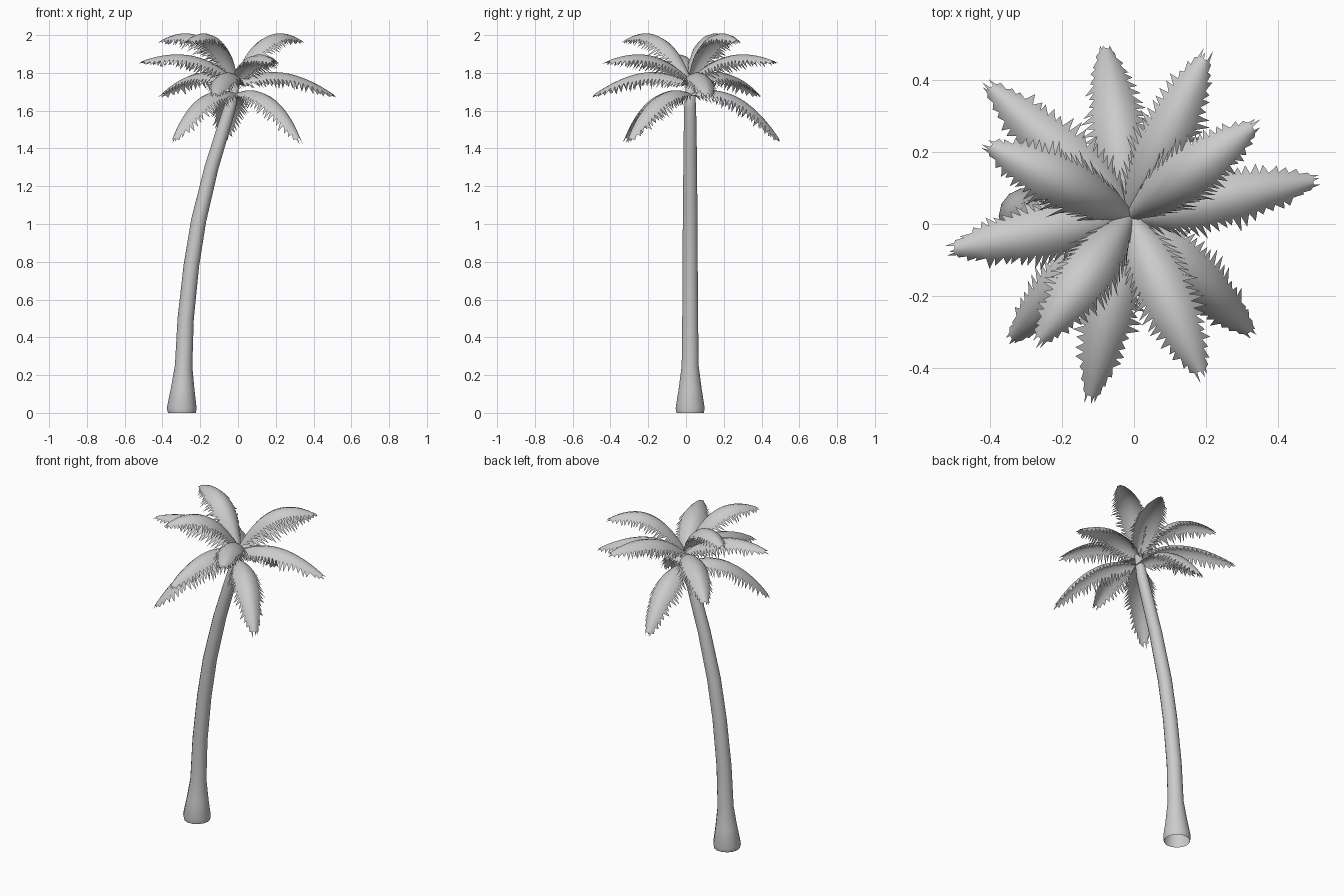
import bpy, bmesh, math, random
from mathutils import Vector

if "Cube" in bpy.data.objects:
    bpy.data.objects.remove(bpy.data.objects["Cube"])

random.seed(4)
CY = 0.022  # trunk plane


def make_object(name, bm):
    me = bpy.data.meshes.new(name)
    bm.to_mesh(me)
    bm.free()
    for p in me.polygons:
        p.use_smooth = True
    ob = bpy.data.objects.new(name, me)
    bpy.context.collection.objects.link(ob)
    return ob


# Trunk: leaning tapered tube with flared, open foot (x, z, radius)
path = [(-.297, 0, .074), (-.298, .025, .079), (-.293, .13, .062), (-.288, .25, .046),
        (-.277, .5, .043), (-.247, .78, .041), (-.208, 1.02, .040), (-.14, 1.3, .037),
        (-.085, 1.48, .035), (-.042, 1.62, .032), (-.012, 1.76, .022)]
SIDES = 14
bm = bmesh.new()
rings = []
for i, (x, z, r) in enumerate(path):
    a, b = path[max(i - 1, 0)], path[min(i + 1, len(path) - 1)]
    lean = 0 if i < 2 else math.atan2(b[0] - a[0], b[1] - a[1])
    ring = []
    for k in range(SIDES):
        t = 2 * math.pi * k / SIDES
        ring.append(bm.verts.new((x + r * math.cos(t) * math.cos(lean), CY + r * math.sin(t),
                                  z - r * math.cos(t) * math.sin(lean))))
    rings.append(ring)
for a, b in zip(rings, rings[1:]):
    for k in range(SIDES):
        n = (k + 1) % SIDES
        bm.faces.new((a[k], a[n], b[n], b[k]))
bm.faces.new(rings[-1])
make_object("trunk", bm)


def half_width(t):
    keys = [(0, .035), (.2, .085), (.4, .105), (.65, .098), (.88, .068), (1, .03)]
    for (t0, w0), (t1, w1) in zip(keys, keys[1:]):
        if t <= t1:
            return w0 + (w1 - w0) * (t - t0) / (t1 - t0)
    return keys[-1][1]


def frond(name, tip, start_z, ctrl_z, reach):
    """Arched leaf: solid roof-shaped blade with ragged leaflets on both edges."""
    p0 = Vector((-.012, CY, start_z))
    p2 = Vector(tip)
    p1 = p0.lerp(p2, reach)
    p1.z = ctrl_z
    side = Vector((p0.y - p2.y, p2.x - p0.x, 0)).normalized()

    def point(t, s, stretch=1.0):
        c = p0 * (1 - t) ** 2 + p1 * 2 * t * (1 - t) + p2 * t * t
        tan = ((p1 - p0) * (1 - t) + (p2 - p1) * t).normalized()
        up = tan.cross(side).normalized()
        if up.z < 0:
            up = -up
        w = half_width(t) * stretch
        return c + side * (w * .9 * s) - up * (w * .75 * s * s)

    bm = bmesh.new()
    n = 22
    cols = [-.66, -.35, 0, .35, .66]
    grid = [[bm.verts.new(point(i / n, s)) for s in cols] for i in range(n + 1)]
    for a, b in zip(grid, grid[1:]):
        for k in range(4):
            bm.faces.new((a[k], b[k], b[k + 1], a[k + 1]))
    # leaflets
    for i in range(1, n):
        for k, sg in ((0, -1), (4, 1)):
            t = min((i + 1.1 + random.uniform(-.2, .4)) / n, 1)
            v = bm.verts.new(point(t, sg, random.uniform(.88, 1.16)))
            f = (grid[i][k], v, grid[i + 1][k])
            bm.faces.new(f if sg < 0 else f[::-1])
    # forked end
    for k in (0, 2, 3):
        a, b = grid[n][k], grid[n][k + 1]
        d = (p2 - p1).normalized() * random.uniform(.015, .035)
        bm.faces.new((a, bm.verts.new((a.co + b.co) / 2 + d), b))
    bmesh.ops.recalc_face_normals(bm, faces=bm.faces[:])
    make_object(name, bm)


# Four layers of three fronds: (start z, control z, reach, tip z, tip positions)
layers = {
    "top": (1.77, 2.10, .40, 1.975, [(.33, .27), (-.40, .215), (-.26, -.32)]),
    "upper": (1.76, 1.965, .42, 1.865, [(.195, .46), (.185, -.41), (-.50, -.07)]),
    "middle": (1.74, 1.89, .42, 1.69, [(.50, .12), (-.12, -.48), (-.40, .38)]),
    "drooping": (1.69, 1.775, .55, 1.455, [(-.08, .49), (.325, -.30), (-.34, -.32)]),
}
for label, (z0, zc, reach, zt, tips) in layers.items():
    for j, (x, y) in enumerate(tips):
        frond(f"{label}_frond_{j + 1}", (x, y, zt), z0, zc, reach)
